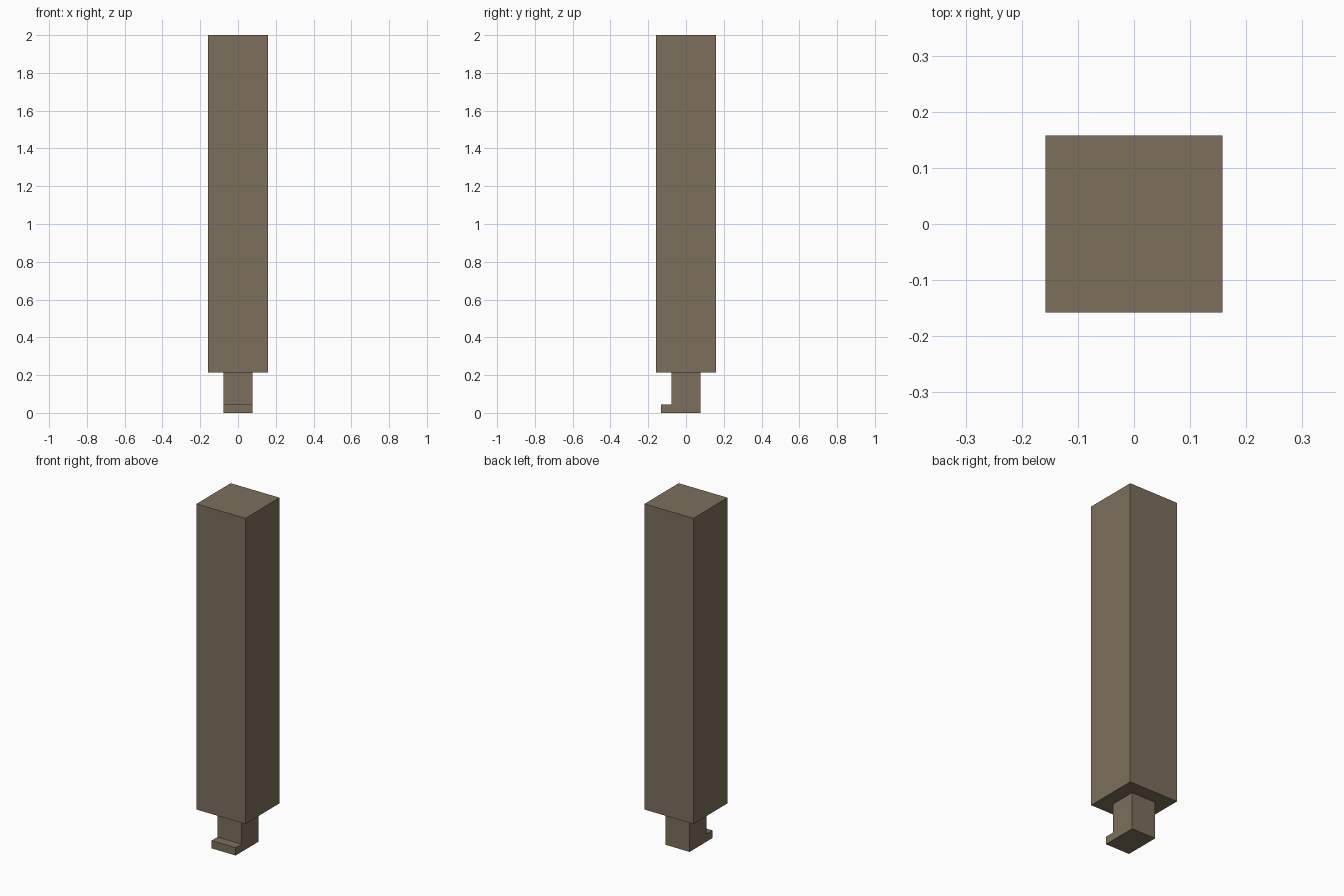
import bpy, bmesh

if "Cube" in bpy.data.objects:
    bpy.data.objects.remove(bpy.data.objects["Cube"])

# Single flat colour
mat = bpy.data.materials.new("taupe brown")
mat.diffuse_color = (0.205, 0.162, 0.107, 1)
mat.use_nodes = True
mat.node_tree.nodes["Principled BSDF"].inputs["Base Color"].default_value = mat.diffuse_color


def extrude_profile(name, profile, half_width):
    """Extrude a (y, z) outline symmetrically along x."""
    bm = bmesh.new()
    face = bm.faces.new([bm.verts.new((-half_width, y, z)) for y, z in profile])
    new = bmesh.ops.extrude_face_region(bm, geom=[face])["geom"]
    bmesh.ops.translate(bm, vec=(2 * half_width, 0, 0),
                        verts=[v for v in new if isinstance(v, bmesh.types.BMVert)])
    bmesh.ops.recalc_face_normals(bm, faces=bm.faces)
    mesh = bpy.data.meshes.new(name)
    bm.to_mesh(mesh)
    bm.free()
    mesh.materials.append(mat)
    obj = bpy.data.objects.new(name, mesh)
    bpy.context.collection.objects.link(obj)
    return obj


B, S = 0.158, 0.078          # half widths of body and stem
SHOULDER, TOE_TOP, TOE_Y = 0.215, 0.045, -0.133

# Long square block
extrude_profile("body", [(-B, SHOULDER), (B, SHOULDER), (B, 2), (-B, 2)], B)

# Narrow stem with a toe hooking forward at the bottom
extrude_profile("hooked_stem", [(TOE_Y, 0), (S, 0), (S, SHOULDER), (-S, SHOULDER),
                                (-S, TOE_TOP), (TOE_Y, TOE_TOP)], S)
